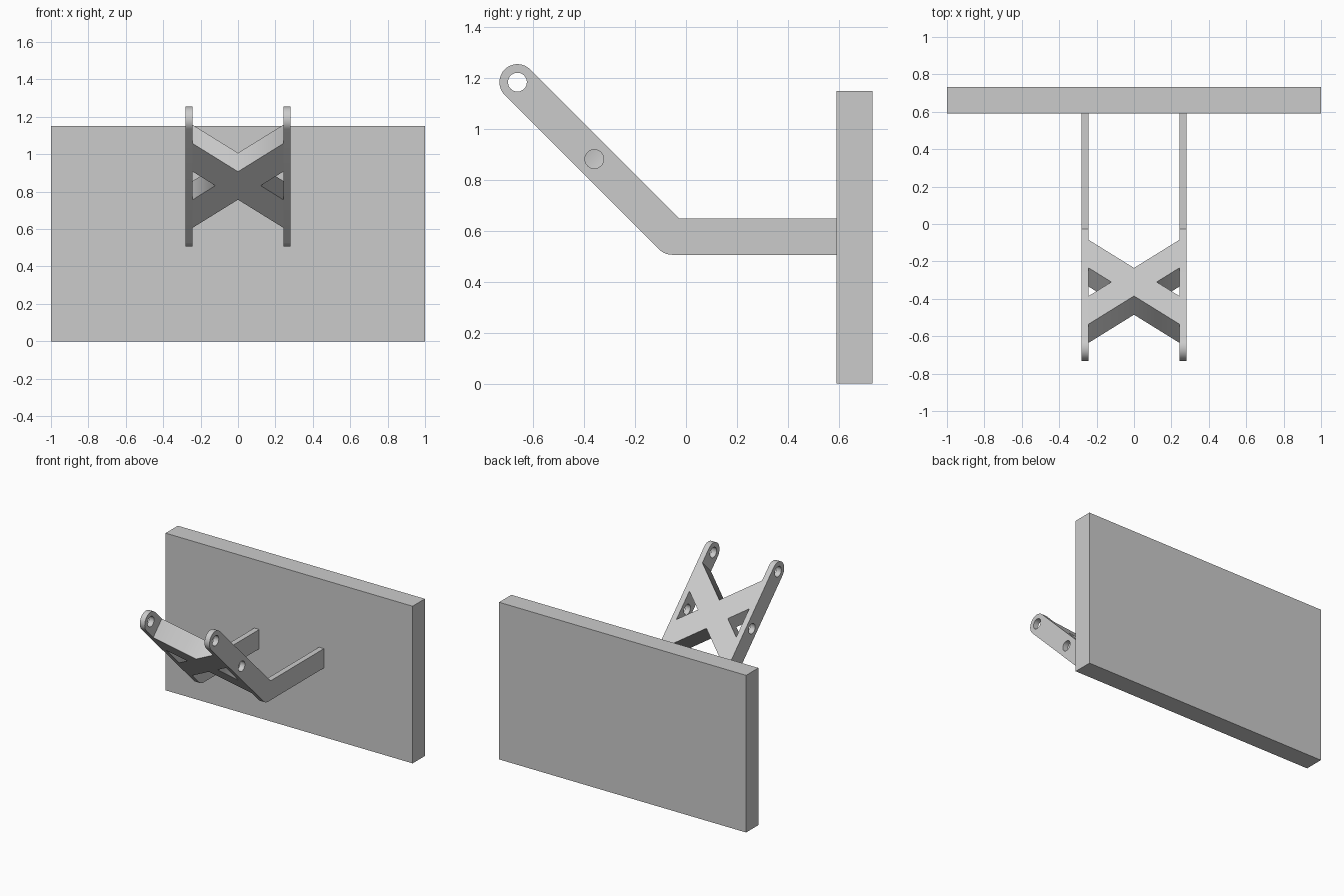
import bpy
from math import sin, cos, radians, sqrt
from mathutils import Matrix, Vector

if "Cube" in bpy.data.objects:
    bpy.data.objects.remove(bpy.data.objects["Cube"])


def axes(x, y, z, origin):
    """Matrix placing local x, y, z along the given world directions."""
    m = Matrix((x, y, z)).transposed().to_4x4()
    m.translation = Vector(origin)
    return m


def arc(cy, cz, r, a0, a1, n):
    return [(cy + r * cos(radians(a0 + (a1 - a0) * i / n)),
             cz + r * sin(radians(a0 + (a1 - a0) * i / n))) for i in range(n + 1)]


def extrude_profile(name, loops, thickness, matrix, smooth=False):
    """Filled outline with holes, extruded evenly to both sides."""
    cu = bpy.data.curves.new(name, 'CURVE')
    cu.dimensions = '2D'
    cu.fill_mode = 'BOTH'
    cu.extrude = thickness / 2
    for pts in loops:
        sp = cu.splines.new('POLY')
        sp.points.add(len(pts) - 1)
        for p, (u, v) in zip(sp.points, pts):
            p.co = (u, v, 0, 1)
        sp.use_cyclic_u = True
    ob = bpy.data.objects.new(name, cu)
    bpy.context.collection.objects.link(ob)
    ob.matrix_world = matrix
    bpy.ops.object.select_all(action='DESELECT')
    ob.select_set(True)
    bpy.context.view_layer.objects.active = ob
    bpy.ops.object.convert(target='MESH')
    ob = bpy.context.view_layer.objects.active
    ob.name = name
    if smooth:
        bpy.ops.object.shade_smooth_by_angle(angle=radians(30))
    return ob


# Back plate
bpy.ops.mesh.primitive_cube_add(size=1, location=(0, 0.662, 0.575))
plate = bpy.context.object
plate.name = "back_plate"
plate.scale = (2, 0.142, 1.15)
bpy.ops.object.transform_apply(location=False, rotation=False, scale=True)

# Bent arms: rounded tip, rounded outer elbow, two pin holes
R = 0.0708
TIP = (-0.662, 1.184)
ELBOW_Z = 0.577
ELBOW_Y = TIP[0] + TIP[1] - ELBOW_Z
inner = (ELBOW_Y + R * (sqrt(2) - 1), ELBOW_Z + R)
outline = ([(0.591, ELBOW_Z - R), (0.591, ELBOW_Z + R), inner]
           + arc(*TIP, R, 45, 225, 24)
           + arc(ELBOW_Y, ELBOW_Z, R, 225, 270, 8))
MID = (-0.36, 0.882)
holes = [arc(*c, 0.037, 0, 348.75, 31) for c in (TIP, MID)]
for side, sx in (("left", -1), ("right", 1)):
    extrude_profile(side + "_arm", [outline] + holes, 0.04,
                    axes((0, 1, 0), (0, 0, 1), (1, 0, 0), (sx * 0.262, 0, 0)), True)

# X-shaped cross brace between the sloping parts of the arms
W, S = 0.242, 0.106
half = [(0, -S), (W, -3 * S), (W, -S), (W / 2, 0), (W, S), (W, 3 * S), (0, S)]
cross = half + [(-x, y) for x, y in reversed(half[1:-1])]
a = 1 / sqrt(2)
extrude_profile("cross_brace", [cross], 2 * R,
                axes((1, 0, 0), (0, -a, a), (0, -a, -a), (0, *MID)))
